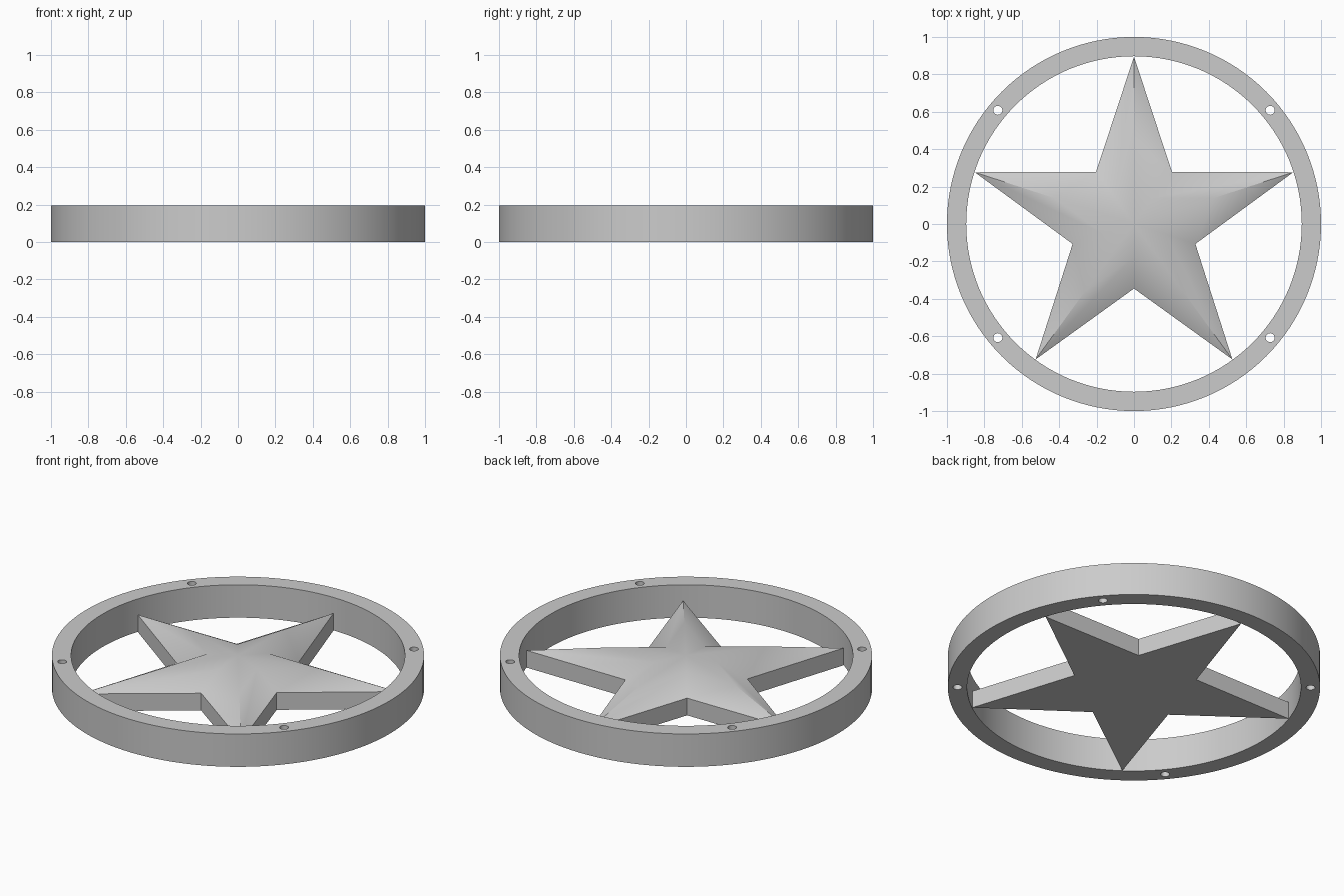
import bpy, bmesh, math

if "Cube" in bpy.data.objects:
    bpy.data.objects.remove(bpy.data.objects["Cube"])

HEIGHT = 0.195
OUTER, INNER = 1.0, 0.897
TIP, NOTCH = 0.895, 0.345
EDGE_Z, SHOULDER_Z = 0.102, 0.18

grey = bpy.data.materials.new("plain grey")
grey.use_nodes = True
grey.diffuse_color = (0.6, 0.6, 0.6, 1)
grey.node_tree.nodes["Principled BSDF"].inputs["Base Color"].default_value = (0.6, 0.6, 0.6, 1)


def finish(bm, name):
    """Turn a bmesh into a named grey object."""
    bmesh.ops.recalc_face_normals(bm, faces=bm.faces)
    mesh = bpy.data.meshes.new(name)
    bm.to_mesh(mesh)
    bm.free()
    mesh.materials.append(grey)
    obj = bpy.data.objects.new(name, mesh)
    bpy.context.collection.objects.link(obj)
    return obj


def smooth(obj, degrees):
    bpy.ops.object.select_all(action='DESELECT')
    obj.select_set(True)
    bpy.context.view_layer.objects.active = obj
    bpy.ops.object.shade_smooth_by_angle(angle=math.radians(degrees))


def loop(bm, radii, count, z):
    """Closed loop of points, first one towards +y, cycling through the radii."""
    verts = []
    for i in range(count):
        a = math.pi / 2 + math.tau * i / count
        r = radii[i % len(radii)]
        verts.append(bm.verts.new((r * math.cos(a), r * math.sin(a), z)))
    return verts


def bridge(bm, a, b):
    for i in range(len(a)):
        j = (i + 1) % len(a)
        bm.faces.new((a[i], a[j], b[j], b[i]))


# Ring: rectangular section swept round the centre
bm = bmesh.new()
section = [(OUTER, 0), (OUTER, HEIGHT), (INNER, HEIGHT), (INNER, 0)]
loops = [loop(bm, [r], 128, z) for r, z in section]
for k in range(4):
    bridge(bm, loops[k], loops[(k + 1) % 4])
ring = finish(bm, "outer_ring")

# Four screw holes through the ring
bm = bmesh.new()
for sx in (-1, 1):
    for sy in (-1, 1):
        hole = bmesh.ops.create_cone(bm, cap_ends=True, segments=24, radius1=0.024,
                                     radius2=0.024, depth=1)
        bmesh.ops.translate(bm, verts=hole["verts"], vec=(sx * 0.728, sy * 0.608, 0))
cutter = finish(bm, "hole_cutter")
cutter.hide_render = True
cut = ring.modifiers.new("screw_holes", 'BOOLEAN')
cut.operation = 'DIFFERENCE'
cut.solver = 'EXACT'
cut.object = cutter
bpy.context.view_layer.objects.active = ring
bpy.ops.object.modifier_apply(modifier=cut.name)
bpy.data.objects.remove(cutter)
smooth(ring, 40)

# Star: upright walls, sloped shoulder to a half-size star, low domed cap
bm = bmesh.new()
base = loop(bm, [TIP, NOTCH], 10, 0)
rim = loop(bm, [TIP, NOTCH], 10, EDGE_Z)
shoulder = loop(bm, [TIP / 2, NOTCH / 2], 10, SHOULDER_Z)
apex = bm.verts.new((0, 0, HEIGHT))
bm.faces.new(base)
bridge(bm, base, rim)
bridge(bm, rim, shoulder)
for i in range(10):
    bm.faces.new((shoulder[i], shoulder[(i + 1) % 10], apex))
star = finish(bm, "star")
smooth(star, 40)
